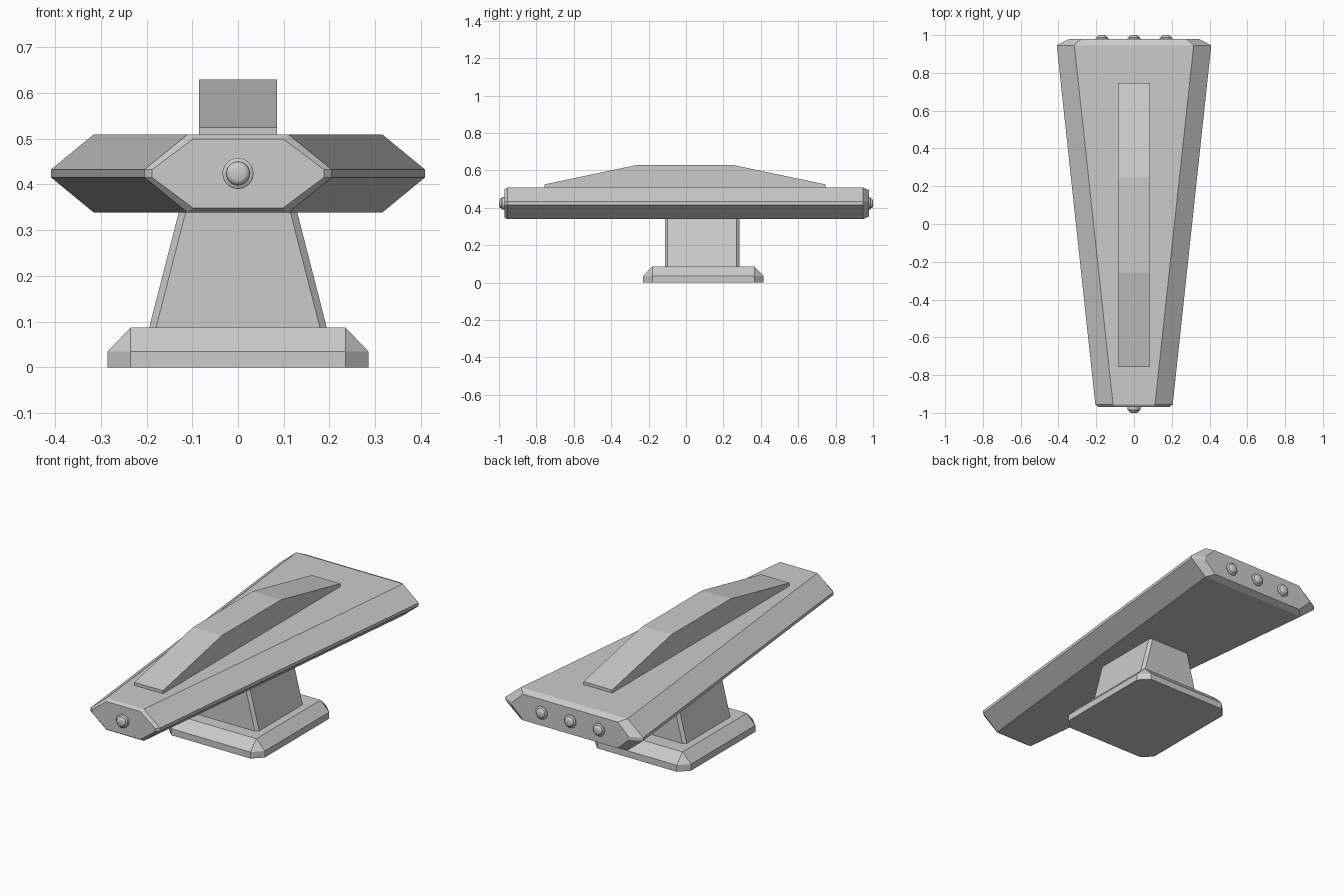
import bpy, bmesh, math
from mathutils import Matrix

if "Cube" in bpy.data.objects:
    bpy.data.objects.remove(bpy.data.objects["Cube"])


def finish(name, bm):
    bmesh.ops.remove_doubles(bm, verts=bm.verts, dist=1e-5)
    bmesh.ops.recalc_face_normals(bm, faces=bm.faces)
    me = bpy.data.meshes.new(name)
    bm.to_mesh(me)
    bm.free()
    ob = bpy.data.objects.new(name, me)
    bpy.context.collection.objects.link(ob)
    return ob


def loft(name, rings):
    """Skin a stack of equal-length rings and cap both ends."""
    bm = bmesh.new()
    vs = [[bm.verts.new(p) for p in r] for r in rings]
    n = len(vs[0])
    for a, b in zip(vs, vs[1:]):
        for i in range(n):
            j = (i + 1) % n
            bm.faces.new((a[i], a[j], b[j], b[i]))
    bm.faces.new(vs[0])
    bm.faces.new(vs[-1])
    return finish(name, bm)


def hull_section(y, wide, narrow, high, mid=0.0085):
    """Pointed-side cross-section of the tapered slab."""
    half = [(narrow, -high), (wide, -mid), (wide, mid), (narrow, high)]
    pts = half + [(-x, z) for x, z in reversed(half)]
    return [(x, y, 0.424 + z) for x, z in pts]


def cut_rect(hx, y0, y1, z, c):
    """Rectangle with corners cut off by c."""
    return [(hx - c, y0, z), (hx, y0 + c, z), (hx, y1 - c, z), (hx - c, y1, z),
            (c - hx, y1, z), (-hx, y1 - c, z), (-hx, y0 + c, z), (c - hx, y0, z)]


# Tapered slab body with chamfered ends
loft("body", [
    hull_section(-0.97, 0.188, 0.099, 0.075),
    hull_section(-0.955, 0.205, 0.111, 0.085),
    hull_section(0.946, 0.409, 0.316, 0.085),
    hull_section(0.979, 0.346, 0.280, 0.070),
])

# Raised ridge along the top
ridge = [(-0.757, 0.50), (-0.757, 0.525), (-0.258, 0.63),
         (0.245, 0.63), (0.747, 0.525), (0.747, 0.50)]
loft("top_ridge", [[(x, y, z) for y, z in ridge] for x in (-0.085, 0.085)])

# Pedestal column, narrowing upward
loft("column", [cut_rect(0.196, -0.113, 0.286, 0.08, 0.015),
                cut_rect(0.128, -0.113, 0.286, 0.345, 0.015)])

# Foot plate with sloped rim and cut corners
base = loft("base", [cut_rect(0.285, -0.23, 0.415, 0.0, 0.05),
                     cut_rect(0.285, -0.23, 0.415, 0.035, 0.05)])
bpy.data.objects.remove(base)
bm = bmesh.new()
low = [bm.verts.new(p) for p in cut_rect(0.285, -0.23, 0.415, 0.0, 0.05)]
rim = [bm.verts.new(p) for p in cut_rect(0.285, -0.23, 0.415, 0.035, 0.05)]
top = [bm.verts.new(p) for p in ((0.235, -0.18, 0.087), (0.235, 0.365, 0.087),
                                 (-0.235, 0.365, 0.087), (-0.235, -0.18, 0.087))]
bm.faces.new(low)
bm.faces.new(top)
for i in range(8):
    bm.faces.new((low[i], low[(i + 1) % 8], rim[(i + 1) % 8], rim[i]))
for k in range(4):
    a, b, c = (rim[(2 * k + d) % 8] for d in range(3))
    bm.faces.new((a, b, top[k]))
    bm.faces.new((b, c, top[(k + 1) % 4], top[k]))
finish("base", bm)

# Round studs on the ends: flange plus small dome
profile = [(0.034, -0.012), (0.034, 0.004), (0.031, 0.007), (0.026, 0.008),
           (0.025, 0.013), (0.021, 0.018), (0.014, 0.0205)]
SEG = 24


def stud(name, x, y, face):
    rings = [[(x + r * math.cos(2 * math.pi * i / SEG), y + face * h,
               0.424 + r * math.sin(2 * math.pi * i / SEG)) for i in range(SEG)]
             for r, h in profile]
    ob = loft(name, rings)
    bpy.context.view_layer.objects.active = ob
    ob.select_set(True)
    bpy.ops.object.shade_smooth_by_angle(angle=math.radians(35))
    ob.select_set(False)


stud("front_stud", 0, -0.9795, -1)
for i, x in enumerate((-0.17, 0, 0.17)):
    stud(f"back_stud_{i + 1}", x, 0.9795, 1)
